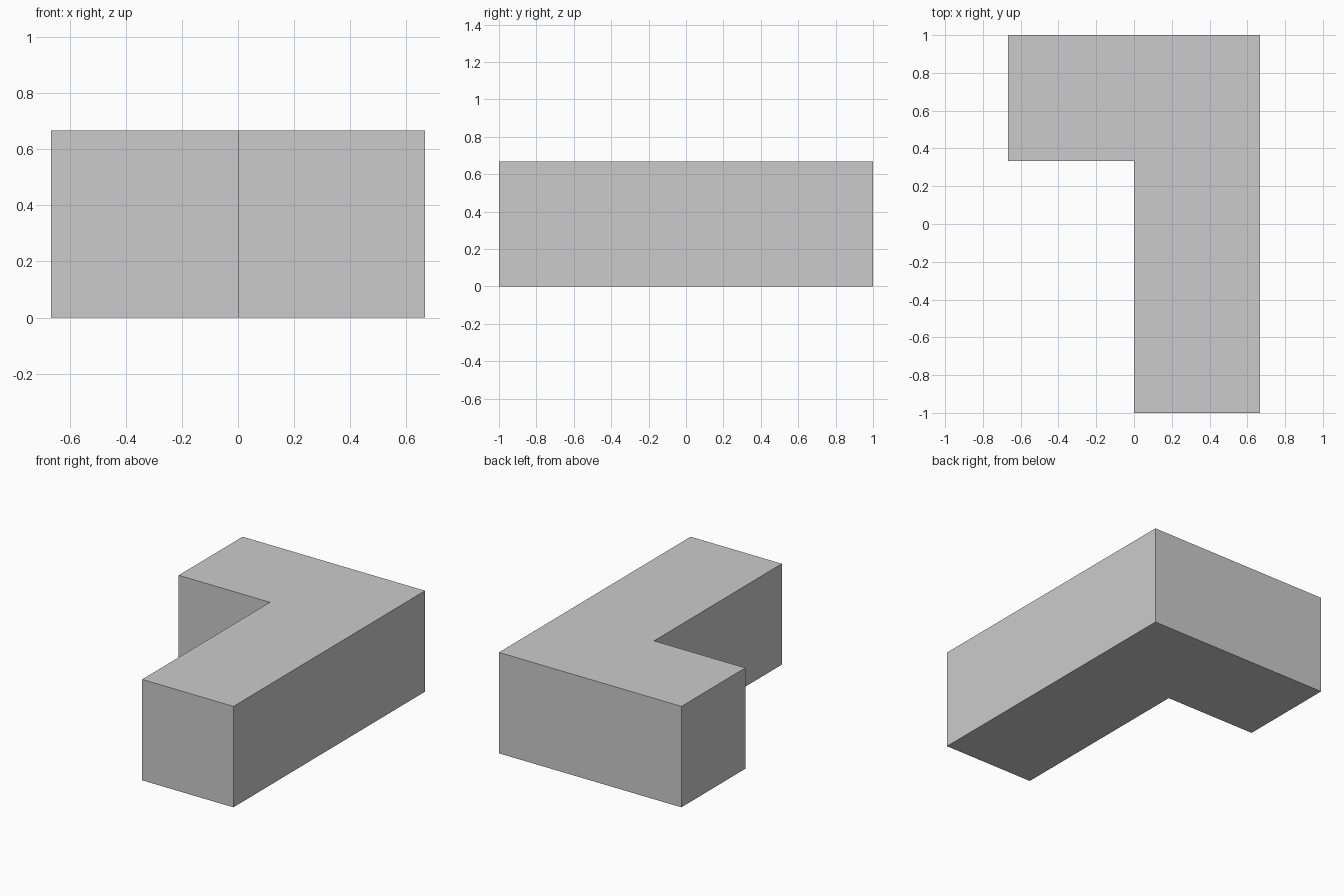
import bpy
import bmesh

if "Cube" in bpy.data.objects:
    bpy.data.objects.remove(bpy.data.objects["Cube"])

U = 2 / 3  # one cube unit: the L is three units long and two wide

# L-shaped footprint, counter-clockwise seen from above
profile = [(0, -1), (U, -1), (U, 1), (-U, 1), (-U, 1 - U), (0, 1 - U)]

# Extrude the footprint upward into a solid block
bm = bmesh.new()
base = bm.faces.new([bm.verts.new((x, y, 0)) for x, y in profile])
top = bmesh.ops.extrude_face_region(bm, geom=[base], use_keep_orig=True)["geom"]
bmesh.ops.translate(bm, vec=(0, 0, U),
                    verts=[g for g in top if isinstance(g, bmesh.types.BMVert)])
bmesh.ops.recalc_face_normals(bm, faces=bm.faces[:])

mesh = bpy.data.meshes.new("l_shaped_block")
bm.to_mesh(mesh)
bm.free()
block = bpy.data.objects.new("l_shaped_block", mesh)
bpy.context.collection.objects.link(block)
